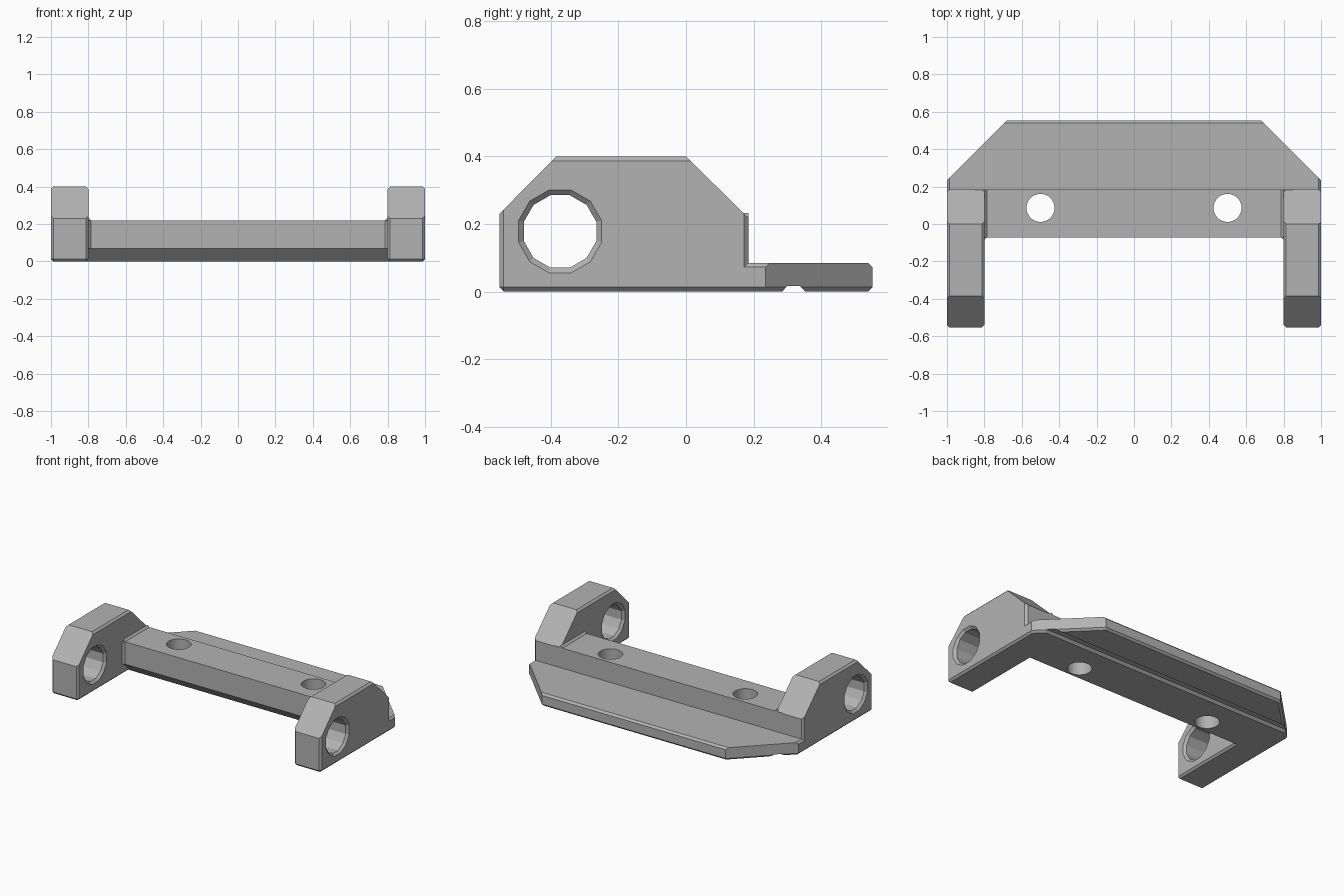
import bpy, bmesh, math
from mathutils import Matrix, Vector

if "Cube" in bpy.data.objects:
    bpy.data.objects.remove(bpy.data.objects["Cube"])

GREY = (0.45, 0.45, 0.45, 1)
grey = bpy.data.materials.new("plain grey")
grey.use_nodes = True
grey.diffuse_color = GREY
grey.node_tree.nodes["Principled BSDF"].inputs["Base Color"].default_value = GREY

HALF, INNER = 1.0, 0.8       # outer and inner side of the end blocks
FRONT, BACK = -0.553, 0.553
BLOCK_BACK = 0.185
BAR_FRONT, BAR_TOP = -0.073, 0.22
CHAMFER = 0.013


def finish(name, bm):
    bmesh.ops.recalc_face_normals(bm, faces=bm.faces)
    mesh = bpy.data.meshes.new(name)
    bm.to_mesh(mesh)
    bm.free()
    mesh.materials.append(grey)
    obj = bpy.data.objects.new(name, mesh)
    bpy.context.collection.objects.link(obj)
    return obj


def prism(name, points, direction, bevel_rule=None):
    """Extrude a flat outline and chamfer the edges picked by the rule."""
    bm = bmesh.new()
    face = bm.faces.new([bm.verts.new(p) for p in points])
    out = bmesh.ops.extrude_face_region(bm, geom=[face])
    new = [v for v in out["geom"] if isinstance(v, bmesh.types.BMVert)]
    bmesh.ops.translate(bm, verts=new, vec=direction)
    bmesh.ops.recalc_face_normals(bm, faces=bm.faces)
    if bevel_rule:
        edges = [e for e in bm.edges if bevel_rule(
            (e.verts[0].co + e.verts[1].co) / 2,
            (e.verts[1].co - e.verts[0].co).normalized())]
        bmesh.ops.bevel(bm, geom=edges, offset=CHAMFER, segments=1, affect='EDGES')
    return finish(name, bm)


def turned(name, profile, sides, matrix):
    """Spin (height, radius) points round z, then place the solid."""
    bm = bmesh.new()
    verts = [bm.verts.new((r, 0, h)) for h, r in profile]
    edges = [bm.edges.new(pair) for pair in zip(verts, verts[1:])]
    bmesh.ops.spin(bm, geom=verts + edges, cent=(0, 0, 0), axis=(0, 0, 1),
                   angle=math.tau, steps=sides)
    bmesh.ops.remove_doubles(bm, verts=bm.verts, dist=1e-5)
    bmesh.ops.transform(bm, matrix=matrix, verts=bm.verts)
    return finish(name, bm)


def cut(obj, cutter):
    mod = obj.modifiers.new("cut", 'BOOLEAN')
    mod.operation, mod.solver, mod.object = 'DIFFERENCE', 'EXACT', cutter
    bpy.context.view_layer.objects.active = obj
    bpy.ops.object.modifier_apply(modifier=mod.name)
    bpy.data.objects.remove(cutter)


def mirror(obj):
    obj.modifiers.new("mirror", 'MIRROR')


# End blocks with sloped shoulders and a twelve-sided cross hole
def block_edges(mid, way):
    along_side = abs(way.y) > 0.99 or abs(way.z) > 0.99
    return along_side or (mid.z < 0.01 and mid.y < FRONT + 0.01)


outline = [(FRONT, 0), (FRONT, 0.23), (-0.385, 0.4), (0, 0.4),
           (BLOCK_BACK, 0.218), (BLOCK_BACK, 0)]
block = prism("end_blocks", [(INNER, y, z) for y, z in outline],
              (HALF - INNER, 0, 0), block_edges)
rim, bore, lip = 0.127, 0.111, 0.015
hole_profile = [(INNER - 0.05, 0), (INNER - 0.05, rim), (INNER, rim),
                (INNER + lip, bore), (HALF - lip, bore), (HALF, rim),
                (HALF + 0.05, rim), (HALF + 0.05, 0)]
place = (Matrix.Translation((0, -0.373, 0.178)) @ Matrix.Rotation(math.pi / 2, 4, 'Y')
         @ Matrix.Rotation(math.pi / 12, 4, 'Z'))
cut(block, turned("block_hole", hole_profile, 12, place))
mirror(block)

# Cross bar with an undercut front and two screw holes
outline = [(BAR_FRONT, 0.07), (BAR_FRONT, BAR_TOP), (BLOCK_BACK, BAR_TOP),
           (BLOCK_BACK, 0), (BAR_FRONT + 0.07, 0)]
reach = INNER + 0.05
bar = prism("cross_bar", [(-reach, y, z) for y, z in outline], (2 * reach, 0, 0))
for side in (-1, 1):
    cut(bar, turned("screw_hole", [(-0.1, 0), (-0.1, 0.075), (0.4, 0.075), (0.4, 0)],
                    32, Matrix.Translation((side * 0.5, 0.086, 0))))
bpy.ops.object.select_all(action='DESELECT')
bar.select_set(True)
bpy.context.view_layer.objects.active = bar
bpy.ops.object.shade_smooth_by_angle(angle=math.radians(30))

# Rear plate with cut corners and a groove underneath
PLATE_FRONT = 0.165


def plate_edges(mid, way):
    if abs(way.z) > 0.5 or mid.y < PLATE_FRONT + 0.01:
        return False
    return mid.z < 0.01 or abs(way.x) > 0.99 or abs(way.y) > 0.99


half_outline = [(HALF, PLATE_FRONT), (HALF, 0.235), (0.682, BACK)]
outline = half_outline + [(-x, y) for x, y in reversed(half_outline)]
plate = prism("rear_plate", [(x, y, 0) for x, y in outline], (0, 0, 0.085), plate_edges)
groove = [(0.27, -0.015), (0.3, 0.016), (0.338, 0.016), (0.369, -0.015)]
cut(plate, prism("groove", [(-1.2, y, z) for y, z in groove], (2.4, 0, 0)))

# Small chamfer strips where the bar meets the blocks
top_strip = [(INNER - CHAMFER, BAR_TOP), (INNER, BAR_TOP + CHAMFER),
             (INNER + CHAMFER, BAR_TOP), (INNER, BAR_TOP - CHAMFER)]
mirror(prism("top_corner_strips", [(x, BAR_FRONT, z) for x, z in top_strip],
             Vector((0, BLOCK_BACK - BAR_FRONT, 0))))
front_strip = [(INNER - CHAMFER, BAR_FRONT), (INNER, BAR_FRONT - CHAMFER),
               (INNER + CHAMFER, BAR_FRONT), (INNER, BAR_FRONT + CHAMFER)]
mirror(prism("front_corner_strips", [(x, y, 0.07) for x, y in front_strip],
             Vector((0, 0, BAR_TOP - 0.07))))
